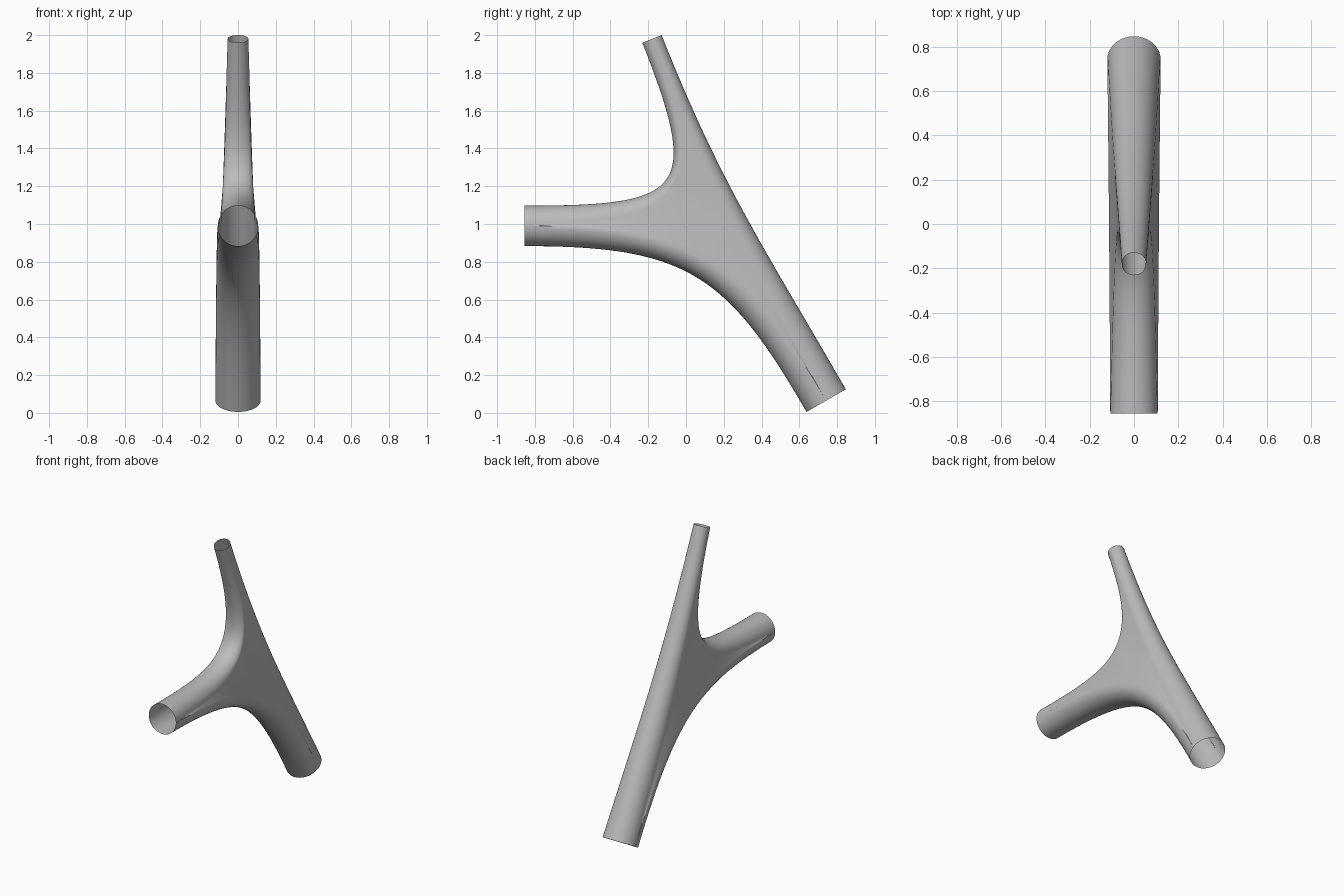
import bpy, bmesh, math
from mathutils import Vector

if "Cube" in bpy.data.objects:
    bpy.data.objects.remove(bpy.data.objects["Cube"])

NODE = Vector((0, 0.21, 0.99))   # point where the three arm axes meet
HANDLE = 0.85                    # blend handle length
HALF = 20                        # segments per half ring
STEPS = 40                       # segments along each blend (even)
FILL = 8                         # segments across the side webs

# Arms in circular order: end centre, radius
ARMS = [
    (Vector((0, -0.855, 0.99)), 0.107),   # front
    (Vector((0, -0.18, 1.98)), 0.055),    # top
    (Vector((0, 0.742, 0.065)), 0.12),    # bottom
]


def ring_point(arm, toward, angle):
    """Point on the half of an arm's end ring that faces another arm."""
    centre, radius = ARMS[arm]
    axis = (NODE - centre).normalized()
    out = ARMS[toward][0] - NODE
    out = (out - axis * out.dot(axis)).normalized()
    return centre + radius * (Vector((math.cos(angle), 0, 0)) + out * math.sin(angle)), axis


def blend(a, b, angle, t):
    """Curve running from arm a to arm b."""
    p0, d0 = ring_point(a, b, angle)
    p3, d3 = ring_point(b, a, angle)
    p1, p2 = p0 + d0 * HANDLE, p3 + d3 * HANDLE
    p1.x, p2.x = p0.x + (p3.x - p0.x) / 3, p0.x + (p3.x - p0.x) * 2 / 3
    s = 1 - t
    return p0 * s**3 + p1 * 3 * s * s * t + p2 * 3 * s * t * t + p3 * t**3


bm = bmesh.new()


def grid(rows):
    vs = [[bm.verts.new(p) for p in row] for row in rows]
    for r0, r1 in zip(vs, vs[1:]):
        for i in range(len(r0) - 1):
            bm.faces.new((r0[i], r0[i + 1], r1[i + 1], r1[i]))


# Half-pipe sheets joining each pair of arms
for a, b in ((0, 1), (1, 2), (2, 0)):
    grid([[blend(a, b, math.pi * i / HALF, j / STEPS) for i in range(HALF + 1)]
          for j in range(STEPS + 1)])

# Webs on both sides between the sheets
for angle in (0, math.pi):
    for a in range(3):
        b, c = (a + 1) % 3, (a + 2) % 3
        rows = []
        for j in range(1, STEPS // 2 + 1):
            p, q = blend(a, b, angle, j / STEPS), blend(a, c, angle, j / STEPS)
            rows.append([p.lerp(q, i / FILL) for i in range(FILL + 1)])
        grid(rows)
        # Sliver where the web starts at the arm end
        tip = bm.verts.new(blend(a, b, angle, 0))
        first = [bm.verts.new(p) for p in rows[0]]
        for i in range(FILL):
            bm.faces.new((tip, first[i], first[i + 1]))
    # Central triangle, built as a triangular lattice
    m = [blend(a, (a + 1) % 3, angle, 0.5) for a in range(3)]
    lat = [[bm.verts.new(m[0] + (m[1] - m[0]) * (i - k) / FILL + (m[2] - m[0]) * k / FILL)
            for k in range(i + 1)] for i in range(FILL + 1)]
    for i in range(FILL):
        for k in range(i + 1):
            bm.faces.new((lat[i][k], lat[i + 1][k], lat[i + 1][k + 1]))
            if k < i:
                bm.faces.new((lat[i][k], lat[i + 1][k + 1], lat[i][k + 1]))

bmesh.ops.remove_doubles(bm, verts=bm.verts, dist=0.00002)
bmesh.ops.recalc_face_normals(bm, faces=bm.faces)
# Make sure the normals face outward
f = max(bm.faces, key=lambda f: f.calc_center_median().x)
if f.normal.x < 0:
    bmesh.ops.reverse_faces(bm, faces=bm.faces)

mesh = bpy.data.meshes.new("branch_joint")
bm.to_mesh(mesh)
bm.free()
joint = bpy.data.objects.new("branch_joint", mesh)
bpy.context.collection.objects.link(joint)

mat = bpy.data.materials.new("grey")
mat.diffuse_color = (0.5, 0.5, 0.5, 1)
mat.use_nodes = True
mat.node_tree.nodes["Principled BSDF"].inputs["Base Color"].default_value = mat.diffuse_color
mesh.materials.append(mat)

bpy.context.view_layer.objects.active = joint
joint.select_set(True)
bpy.ops.object.shade_smooth_by_angle(angle=math.radians(40))
